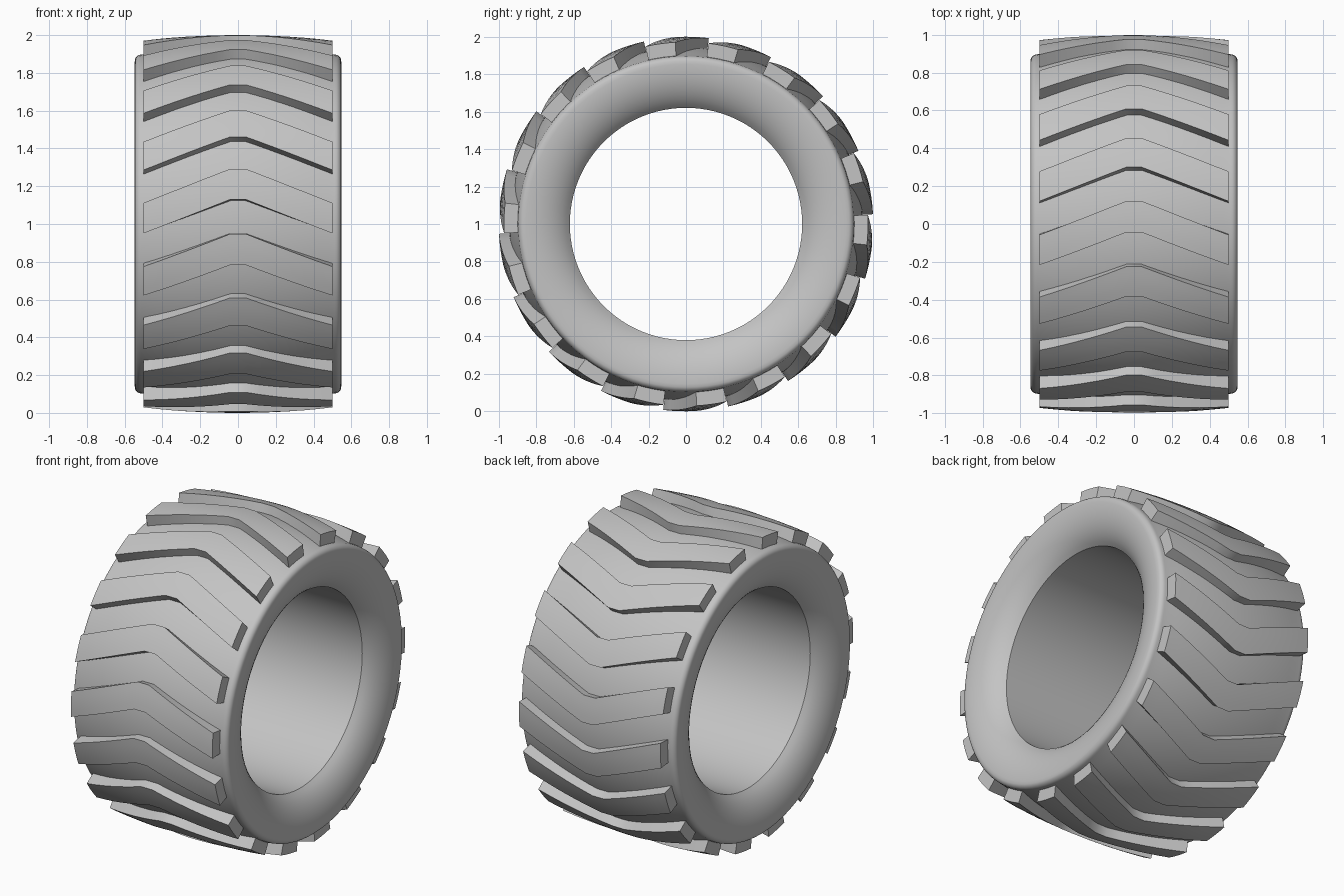
import bpy, bmesh
from math import sin, cos, pi, radians

default = bpy.data.objects.get("Cube")
if default:
    bpy.data.objects.remove(default, do_unlink=True)

LUGS = 18
HALF_LUG = 0.5      # half the tread width
SEGMENTS = 96

rubber = bpy.data.materials.new("grey_rubber")
GREY = (0.55, 0.55, 0.55, 1)
rubber.diffuse_color = GREY
rubber.use_nodes = True
rubber.node_tree.nodes["Principled BSDF"].inputs["Base Color"].default_value = GREY


def polar(x, r, a):
    """Point around the wheel axle; a = 0 faces the front, 90 degrees is up."""
    return (x, -r * cos(a), 1 + r * sin(a))


def crown(x, centre, edge):
    """Radius of a surface that falls away towards the shoulders."""
    return centre - (centre - edge) * (x / HALF_LUG) ** 2


def bridge_loops(bm, loops, closed):
    """Skin a series of closed vertex loops with quads."""
    pairs = list(zip(loops, loops[1:] + loops[:1]))
    for a, b in pairs if closed else pairs[:-1]:
        for i in range(len(a)):
            j = (i + 1) % len(a)
            bm.faces.new((a[i], a[j], b[j], b[i]))


def finish(bm, name):
    bmesh.ops.recalc_face_normals(bm, faces=bm.faces)
    for f in bm.faces:
        f.smooth = True
    mesh = bpy.data.meshes.new(name)
    bm.to_mesh(mesh)
    bm.free()
    mesh.set_sharp_from_angle(angle=radians(30))
    mesh.materials.append(rubber)
    obj = bpy.data.objects.new(name, mesh)
    bpy.context.collection.objects.link(obj)
    return obj


# Tyre body: half profile (x, radius) from the bead out to the crown
half = []
for i in range(9):                                   # dished sidewall
    t = radians(30 + 60 * i / 8)
    half.append((0.34 + 0.207 * sin(t), 0.584 + 0.27 * (1 - cos(t))))
for i in range(1, 7):                                # rounded shoulder
    t = pi / 2 * i / 6
    half.append((0.512 + 0.035 * cos(t), 0.862 + 0.035 * sin(t)))
for i in range(10):                                  # crowned tread base
    x = 0.48 * (1 - i / 10)
    half.append((x, crown(x, 0.945, 0.898)))
profile = half + [(0, 0.945)] + [(-x, r) for x, r in reversed(half)]

bm = bmesh.new()
rings = [[bm.verts.new(polar(x, r, 2 * pi * s / SEGMENTS)) for x, r in profile]
         for s in range(SEGMENTS)]
bridge_loops(bm, rings, closed=True)
finish(bm, "tyre_body")

# Tread lugs: chevron bars with a short flat at the apex
right_side = [0.04 + (HALF_LUG - 0.04) * i / 6 for i in range(7)]
stations = [-x for x in reversed(right_side)] + right_side
WIDTH, SWEEP, ACROSS = radians(9.5), radians(10.4), 4


def tread_lug(index):
    apex = radians(17) + 2 * pi * index / LUGS
    bm = bmesh.new()
    sections = []
    for x in stations:
        lead = apex - SWEEP * (abs(x) - 0.04) / (HALF_LUG - 0.04)
        angles = [lead - WIDTH * k / ACROSS for k in range(ACROSS + 1)]
        top, base = crown(x, 1.0, 0.972), crown(x, 0.93, 0.88)
        section = [polar(x, top, a) for a in angles]
        section += [polar(x, base, a) for a in reversed(angles)]
        sections.append([bm.verts.new(p) for p in section])
    bridge_loops(bm, sections, closed=False)
    for end in (sections[0], sections[-1]):
        bm.faces.new(end)
    finish(bm, f"tread_lug_{index + 1}")


for n in range(LUGS):
    tread_lug(n)
